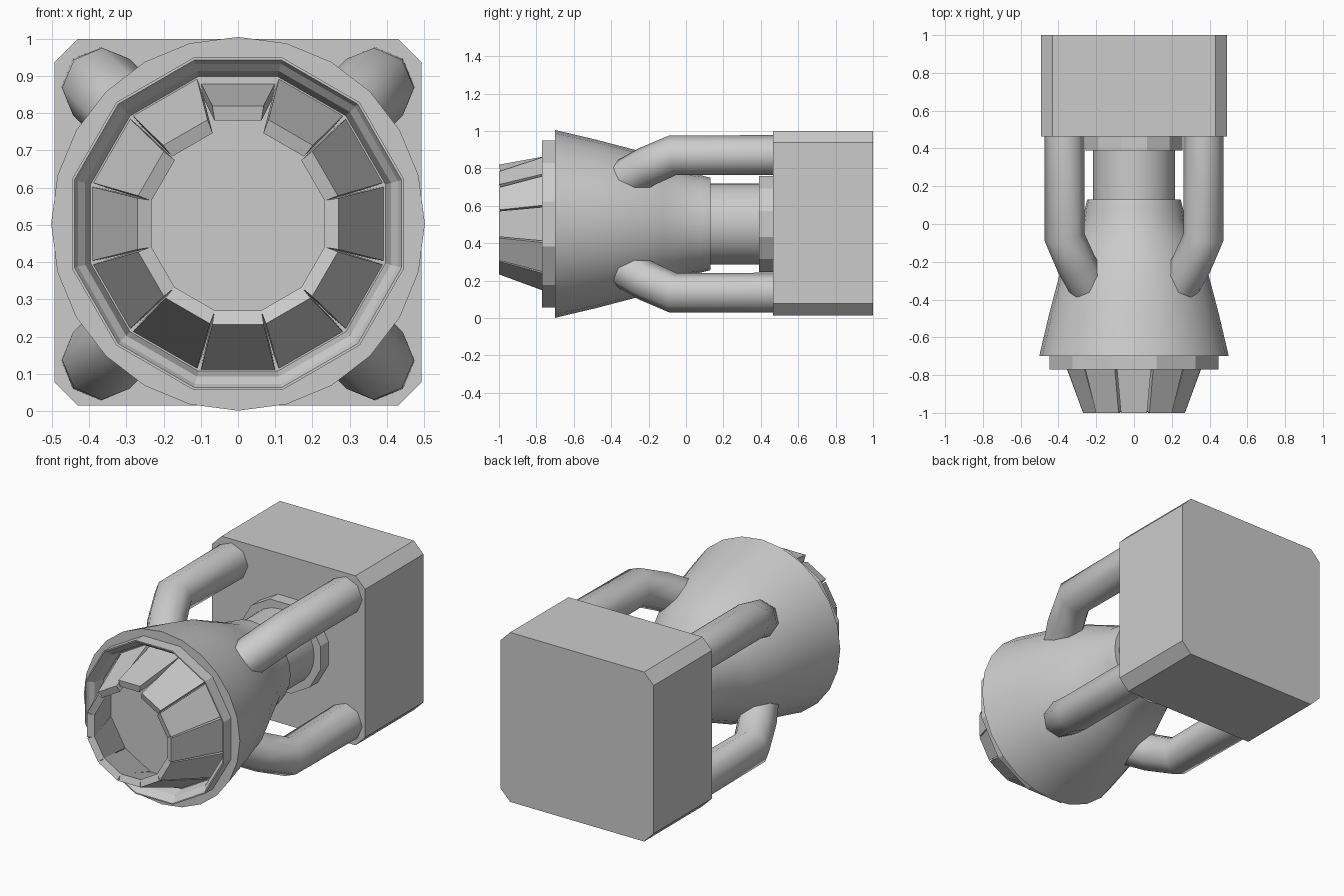
import bpy, bmesh, math
from mathutils import Vector

if "Cube" in bpy.data.objects:
    bpy.data.objects.remove(bpy.data.objects["Cube"], do_unlink=True)

AXIS_Z = 0.503   # height of the engine's centre line

grey = bpy.data.materials.new("light_grey_metal")
grey.use_nodes = True
grey.diffuse_color = (0.6, 0.6, 0.6, 1)
grey.node_tree.nodes["Principled BSDF"].inputs["Base Color"].default_value = (0.6, 0.6, 0.6, 1)


def finish(obj, smooth=None):
    """Give the part its colour and shading."""
    obj.data.materials.append(grey)
    if smooth:
        bpy.ops.object.select_all(action='DESELECT')
        obj.select_set(True)
        bpy.context.view_layer.objects.active = obj
        bpy.ops.object.shade_smooth_by_angle(angle=math.radians(smooth))
    return obj


def add_mesh(name, bm, smooth=None):
    bmesh.ops.recalc_face_normals(bm, faces=bm.faces)
    mesh = bpy.data.meshes.new(name)
    bm.to_mesh(mesh)
    bm.free()
    obj = bpy.data.objects.new(name, mesh)
    bpy.context.collection.objects.link(obj)
    return finish(obj, smooth)


def radial(angle, r, y, side=0.0):
    """Point at radius r around the centre line; angle 0 is straight up."""
    s, c = math.sin(angle), math.cos(angle)
    return Vector((r * s + side * c, y, AXIS_Z + r * c - side * s))


def lathe(name, profile, sides, turn=0.0, smooth=None):
    """Spin a list of (y, radius) points; a radius of 0 closes the end."""
    bm = bmesh.new()
    rings = []
    for y, r in profile:
        if r == 0:
            rings.append([bm.verts.new(radial(0, 0, y))] * sides)
        else:
            rings.append([bm.verts.new(radial(math.tau * (i + turn) / sides, r, y))
                          for i in range(sides)])
    for a, b in zip(rings, rings[1:]):
        for i in range(sides):
            j = (i + 1) % sides
            bm.faces.new(list(dict.fromkeys((a[i], a[j], b[j], b[i]))))
    bmesh.ops.dissolve_limit(bm, angle_limit=0.001, verts=[], edges=bm.edges)
    return add_mesh(name, bm, smooth)


# Engine block with chamfered long edges
bm = bmesh.new()
bmesh.ops.create_cube(bm, size=1)
for v in bm.verts:
    v.co = (v.co.x * 0.985, 0.732 + v.co.y * 0.536, 0.507 + v.co.z * 0.985)
long_edges = [e for e in bm.edges if abs(e.verts[0].co.y - e.verts[1].co.y) > 0.1]
bmesh.ops.bevel(bm, geom=long_edges, offset=0.062, segments=1, affect='EDGES')
add_mesh("engine_block", bm)

# Flange, neck and bell
lathe("flange", [(0.48, 0), (0.48, 0.266), (0.39, 0.266), (0.39, 0)], 12, 0.5)
lathe("neck", [(0.42, 0), (0.42, 0.217), (0.08, 0.217), (0.08, 0)], 24, 0, 30)
lathe("bell", [(0.13, 0), (0.13, 0.247), (0.08, 0.26), (0.02, 0.268), (-0.12, 0.33),
               (-0.27, 0.395), (-0.48, 0.45), (-0.70, 0.502), (-0.70, 0.445)], 24, 0, 35)

# Twelve-sided rim with a recessed floor
lathe("nozzle_rim", [(-0.66, 0.462), (-0.77, 0.462), (-0.77, 0.455), (-0.75, 0.445),
                     (-0.73, 0.425), (-0.67, 0.41), (-0.67, 0)], 12, 0.5)


def petal(index):
    """Tapered plate leaning towards the centre line."""
    angle = math.tau * index / 12
    base, tip = 0.395, 0.27
    if index == 0:
        base, tip = 0.378, 0.317
    elif index in (1, 11):
        tip = 0.283
    lean = math.atan2(base - tip, 0.33)
    thick = 0.04
    bm = bmesh.new()
    bmesh.ops.create_cube(bm, size=2)
    for v in bm.verts:
        at_tip, inner = v.co.y < 0, v.co.z < 0
        r, y, half = (tip, -1.0, 0.069) if at_tip else (base, -0.66, 0.1)
        if inner:
            r -= thick * math.cos(lean)
            y += thick * math.sin(lean)
            half -= 0.006
        v.co = radial(angle, r, y, math.copysign(half, v.co.x))
    add_mesh(f"nozzle_petal_{index + 1}", bm)


for i in range(12):
    petal(i)

# Four bent pipes from the block into the bell
pipe_path = [(0.48, 0.52), (-0.07, 0.52), (-0.215, 0.43), (-0.32, 0.345)]
for n, label in enumerate(("upper_left", "lower_left", "lower_right", "upper_right")):
    angle = math.radians(45 + 90 * n)
    curve = bpy.data.curves.new(label + "_pipe", 'CURVE')
    curve.dimensions = '3D'
    curve.bevel_depth = 0.107
    curve.bevel_resolution = 2
    curve.use_fill_caps = True
    spline = curve.splines.new('POLY')
    spline.points.add(len(pipe_path) - 1)
    for point, (y, r) in zip(spline.points, pipe_path):
        point.co = (*radial(angle, r, y), 1)
    pipe = bpy.data.objects.new(label + "_pipe", curve)
    bpy.context.collection.objects.link(pipe)
    bpy.ops.object.select_all(action='DESELECT')
    pipe.select_set(True)
    bpy.context.view_layer.objects.active = pipe
    bpy.ops.object.convert(target='MESH')
    finish(bpy.context.object, 50)
